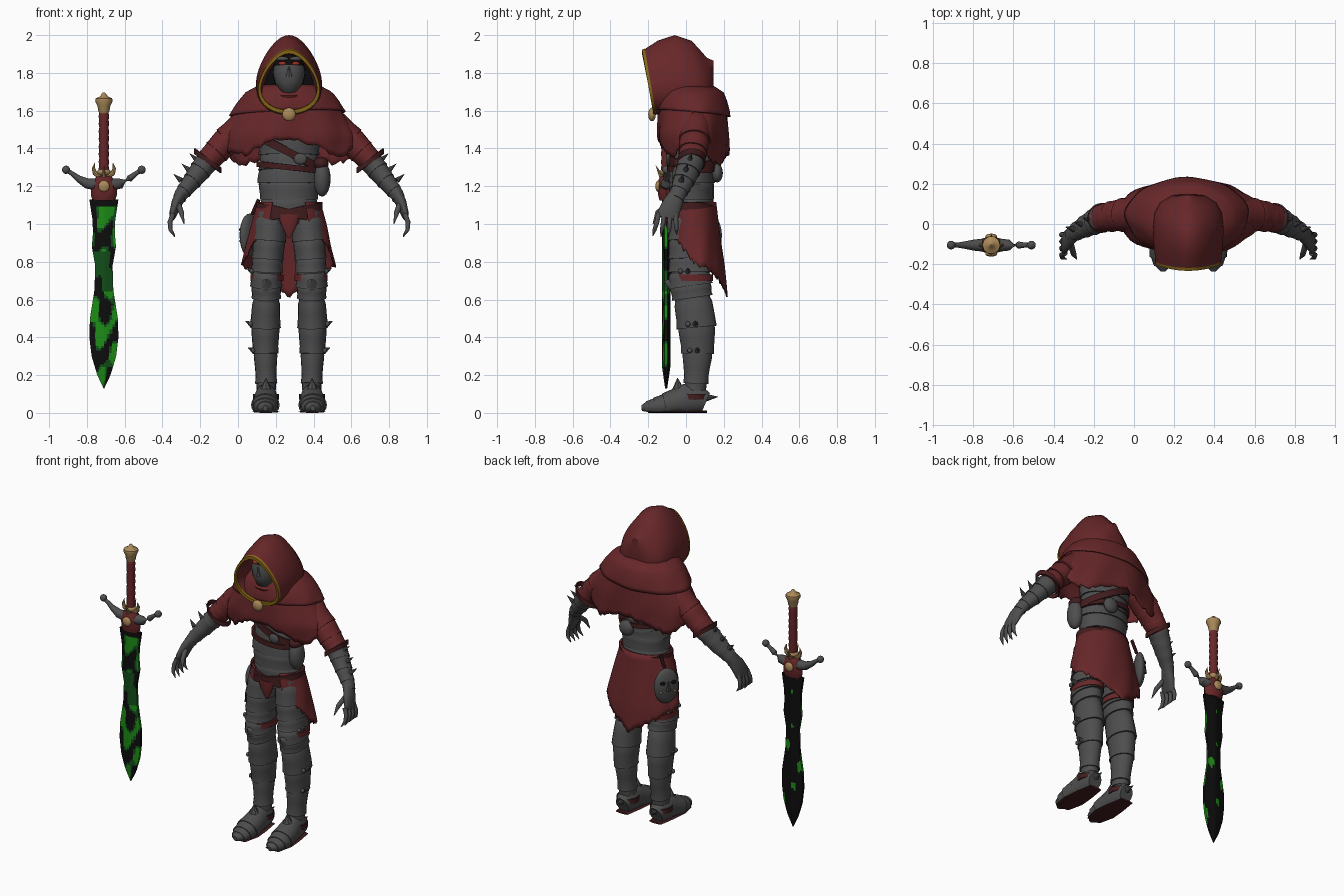
import bpy, bmesh, math, random
from mathutils import Vector, Matrix

if "Cube" in bpy.data.objects:
    bpy.data.objects.remove(bpy.data.objects["Cube"])
random.seed(4)
C = 0.27          # x of the figure's centre line
SX, SY = -0.71, -0.105   # sword axis

def mat(name, r, g, b):
    m = bpy.data.materials.new(name)
    m.diffuse_color = (r, g, b, 1)
    m.use_nodes = True
    m.node_tree.nodes["Principled BSDF"].inputs["Base Color"].default_value = m.diffuse_color
    return m

RED = mat("red cloth", .135, .020, .022)
GREY = mat("grey armour", .075, .075, .077)
GOLD = mat("pale gold", .40, .25, .10)
TRIM = mat("trim gold", .24, .13, .008)
STRAP = mat("brown leather", .055, .012, .013)
BLACK = mat("black", .004, .004, .004)
GREEN = mat("bright green", .012, .26, .008)
DARK = mat("dark green", .006, .075, .010)
EYE = mat("eye red", .40, .03, .02)

def finish(name, bm, mats):
    bmesh.ops.recalc_face_normals(bm, faces=bm.faces)
    me = bpy.data.meshes.new(name)
    bm.to_mesh(me)
    bm.free()
    for m in mats if isinstance(mats, list) else [mats]:
        me.materials.append(m)
    ob = bpy.data.objects.new(name, me)
    bpy.context.collection.objects.link(ob)
    return ob

def skin(name, rows, m, closed=True, cap=True, thick=0):
    bm = bmesh.new()
    vs = [[bm.verts.new(p) for p in row] for row in rows]
    n = len(rows[0])
    for a, b in zip(vs, vs[1:]):
        for i in range(n if closed else n - 1):
            j = (i + 1) % n
            bm.faces.new((a[i], a[j], b[j], b[i]))
    if cap and closed:
        bm.faces.new(vs[0])
        bm.faces.new(vs[-1])
    ob = finish(name, bm, m)
    if thick:
        s = ob.modifiers.new("thickness", 'SOLIDIFY')
        s.thickness, s.offset = thick, 0
    return ob

def tube(name, pts, m, n=20, floor=None):
    """Loft of ellipses (x, y, z, ra, rb) along a path."""
    rows = []
    for i, p in enumerate(pts):
        d = (Vector(pts[min(i + 1, len(pts) - 1)][:3]) - Vector(pts[max(i - 1, 0)][:3])).normalized()
        ref = Vector((1, 0, 0)) if abs(d.x) < .93 else Vector((0, 0, 1))
        a = (ref - d * ref.dot(d)).normalized()
        b = d.cross(a)
        ring = []
        for k in range(n):
            t = 2 * math.pi * k / n
            q = Vector(p[:3]) + a * p[3] * math.cos(t) + b * p[-1] * math.sin(t)
            if floor is not None:
                q.z = max(q.z, floor)
            ring.append(q)
        rows.append(ring)
    return skin(name, rows, m)

def lerp(path, t):
    t = min(max(t, 0), len(path) - 1)
    i = min(int(t), len(path) - 2)
    return [u + (v - u) * (t - i) for u, v in zip(path[i], path[i + 1])]

def plates(name, path, cuts, m, flare=1.07):
    """Overlapping armour bands along a path."""
    for a, b in zip(cuts, cuts[1:]):
        pts = []
        for f, s in ((-.1, .92), (.06, 1.0), (.4, 1.01), (.7, 1.01), (1, flare)):
            p = lerp(path, a + (b - a) * f)
            pts.append(p[:3] + [p[3] * s, p[4] * s])
        tube(name, pts, m)

def spike(name, base, tip, r, m=GREY):
    tube(name, [(*base, r, r), (*tip, .001, .001)], m, 8)

def ball(name, loc, size, m, rz=0, seg=20):
    bm = bmesh.new()
    bmesh.ops.create_uvsphere(bm, u_segments=seg, v_segments=seg // 2 + 2, radius=1)
    bm.transform(Matrix.Translation(loc) @ Matrix.Rotation(rz, 4, 'Z') @ Matrix.Diagonal((*size, 1)))
    return finish(name, bm, m)

def belt(name, c, rx, ry, h, slope=0, m=STRAP):
    rows = []
    for dz, s in ((-h / 2, .9), (-h / 2, 1), (h / 2, 1), (h / 2, .9)):
        rows.append([(c[0] + s * rx * math.cos(t), c[1] + s * ry * math.sin(t),
                      c[2] + dz + slope * rx * math.cos(t)) for t in [math.pi * k / 20 for k in range(40)]])
    skin(name, rows, m, cap=False)

def drape(name, prof, hem, a0, a1, m, fold=.03, rag=.012, n=90, steps=12):
    """Hanging cloth; prof = (z, rx, ry, cy) from the top down, angle 0 = front."""
    full = a1 - a0 > 359
    angs = [math.radians(a0 + (a1 - a0) * k / (n if full else n - 1)) for k in range(n)]
    hems = [hem(a) + random.uniform(-rag, rag) for a in angs]
    rows = []
    for s in range(steps + 1):
        v, row = s / steps, []
        for a, h in zip(angs, hems):
            z = prof[0][0] + (h - prof[0][0]) * v
            i = next((i for i in range(len(prof) - 1) if z >= prof[i + 1][0]), len(prof) - 2)
            f = min((prof[i][0] - z) / (prof[i][0] - prof[i + 1][0]), 1.2)
            _, rx, ry, cy = lerp(prof[i:i + 2], min(f, 1))
            k = 1 + fold * v * (math.sin(9 * a + 4 * v) + .6 * math.sin(5 * a - 2))
            row.append((C + k * rx * math.sin(a), cy - k * ry * math.cos(a), z))
        rows.append(row)
    skin(name, rows, m, closed=full, cap=False, thick=.008)

# ---------- hood, face and scarf ----------
def arch(y, zt, zb, rx, slant=.03, n=40):
    zc, rz = (zt + zb) / 2, (zt - zb) / 2
    return [(C + rx * math.cos(t) * (1 - .28 * math.sin(t)), y - slant * math.sin(t), zc + rz * math.sin(t))
            for t in [2 * math.pi * k / n for k in range(n)]]
skin("hood", [arch(-.02, 1.89, 1.62, .125), arch(-.14, 1.90, 1.605, .145), arch(-.19, 1.925, 1.58, .158),
              arch(-.12, 1.97, 1.57, .166), arch(-.03, 2.0, 1.57, .17), arch(.05, 1.97, 1.58, .162, .02),
              arch(.10, 1.915, 1.62, .135, .02), arch(.13, 1.88, 1.68, .085, .02),
              arch(.145, 1.865, 1.76, .03, 0)], RED)
skin("hood_lining", [arch(-.03, 1.895, 1.61, .13), arch(-.025, 1.895, 1.61, .13)], BLACK)
skin("hood_trim", [arch(-.188, 1.928, 1.577, .161), arch(-.203, 1.922, 1.583, .157),
                   arch(-.203, 1.902, 1.603, .143), arch(-.186, 1.900, 1.605, .142)], TRIM, cap=False)
ball("head", (C, -.08, 1.80), (.085, .085, .12), BLACK)
tube("face_mask", [(C, -.10, 1.835, .082, .07), (C, -.105, 1.80, .084, .074), (C, -.11, 1.75, .072, .068),
                   (C, -.11, 1.70, .045, .045), (C, -.11, 1.685, .02, .02)], GREY)
spike("mask_nose", (C, -.165, 1.78), (C, -.18, 1.835), .022)
for s in (-1, 1):
    ball("eye", (C + s * .036, -.158, 1.85), (.022, .01, .010), EYE, s * .3)
    ball("brow", (C + s * .04, -.145, 1.875), (.04, .02, .012), GREY, s * .3)
for k in range(3):
    tube("neck_scarf", [(C, -.06, 1.70 - k * .035, .075 + .012 * k, .075), (C, -.065, 1.68 - k * .035, .095 + .012 * k, .09),
                        (C, -.06, 1.65 - k * .035, .08 + .012 * k, .075)], RED)

# ---------- cape, cowl and brooch ----------
CAPE = [(1.72, .14, .11, .01), (1.68, .215, .155, .03), (1.63, .255, .172, .032), (1.58, .285, .18, .035),
        (1.47, .355, .185, .035), (1.36, .36, .175, .045), (1.25, .34, .17, .05)]
drape("cape", CAPE, lambda a: 1.415 + .04 * math.cos(4 * a) - .035 * (1 - math.cos(a)), 0, 360, RED, rag=.014)
drape("cowl", [(z + .015, rx + .012, ry + .012, cy) for z, rx, ry, cy in CAPE],
      lambda a: 1.585 + .02 * math.sin(a + 1), 0, 360, RED, .012, 0, 60, 8)
ball("brooch", (C, -.18, 1.58), (.036, .02, .036), GOLD)

# ---------- torso ----------
TORSO = [(C, .045, 1.56, .19, .13), (C, .045, 1.45, .165, .125), (C, .04, 1.33, .15, .12),
         (C, .03, 1.24, .165, .12), (C, .03, 1.13, .148, .115), (C, .03, 1.0, .16, .11)]
tube("body_core", [p[:3] + (p[3] * .95, p[4] * .95) for p in TORSO], GREY)
plates("torso_plate", TORSO, [0, .9, 1.7, 2.5, 3.2, 4.0, 4.6], GREY, 1.04)
belt("chest_strap", (C, .04, 1.38), .17, .137, .045, -.5)
belt("chest_strap_low", (C, .035, 1.30), .172, .135, .03, -.1)
ball("strap_buckle", (C + .06, -.095, 1.345), (.035, .012, .03), GREY)
belt("hip_belt", (C, .03, 1.06), .178, .132, .04, .2)
belt("hip_belt_crossed", (C, .03, 1.06), .176, .13, .04, -.2)
ball("pouch", (C + .175, -.02, 1.24), (.045, .055, .095), GREY)
ball("pouch_lid", (C + .17, -.02, 1.32), (.04, .05, .035), STRAP)
ball("back_pouch", (C + .05, .165, 1.27), (.05, .03, .05), GREY)

# ---------- skirt and front cloth ----------
HEM = [(30, 1.03), (45, .95), (70, .86), (90, .79), (120, .76), (150, .69), (180, .62)]
def skirt_hem(a):
    d = abs((math.degrees(a) + 180) % 360 - 180)
    for (p, u), (q, v) in zip(HEM, HEM[1:]):
        if d <= q:
            return u + (v - u) * (d - p) / (q - p)
    return HEM[-1][1]
drape("skirt", [(1.115, .163, .126, .03), (1.0, .195, .135, .035), (.78, .245, .155, .045), (.58, .25, .17, .045)],
      skirt_hem, 32, 328, RED, .02, .012)
tube("front_cloth", [(C, -.085, 1.05, .06, .02), (C, -.09, .99, .04, .015), (C, -.08, .93, .01, .008)], RED)

# ---------- mask hanging on the hip ----------
TH = math.radians(-122)
FN = Vector((math.sin(TH), -math.cos(TH), 0))
FT = Vector((math.cos(TH), math.sin(TH), 0))
MC = Vector((.06, .12, .94))
ball("hip_mask", MC, (.08, .035, .115), GREY, TH)
for s in (-1, 1):
    ball("hip_mask_eye", MC + FT * s * .034 + FN * .028 + Vector((0, 0, .03)), (.02, .008, .012), BLACK, TH)
    ball("hip_mask_stud", MC + FT * s * .045 + FN * .026 - Vector((0, 0, .03)), (.008, .008, .008), GOLD, TH, 10)
spike("hip_mask_nose", MC + FN * .03 - Vector((0, 0, .02)), MC + FN * .036 + Vector((0, 0, .05)), .016)
tube("hip_mask_cord", [(.075, .115, 1.05, .01, .01), (.11, .11, 1.13, .01, .01)], STRAP, 8)

# ---------- limbs, mirrored ----------
for s in (-1, 1):
    X = lambda d: C + s * d
    # legs
    LEG = [(X(.095), .025, 1.06, .085, .105), (X(.105), .02, .93, .087, .11), (X(.115), .02, .80, .08, .108),
           (X(.12), .022, .69, .082, .112), (X(.12), .035, .60, .072, .10), (X(.125), .055, .48, .078, .102),
           (X(.125), .062, .34, .066, .085), (X(.122), .055, .21, .054, .064), (X(.12), .05, .12, .055, .06)]
    tube("leg_core", [p[:3] + (p[3] * .93, p[4] * .93) for p in LEG], GREY)
    plates("thigh_plate", LEG, [.3, 1.15, 1.9, 2.5], GREY)
    plates("knee_plate", LEG, [2.6, 3.2, 3.9], GREY, 1.08)
    plates("shin_plate", LEG, [4.1, 5.2, 6.2, 7.6], GREY, 1.08)
    belt("thigh_garter", (X(.117), .03, .715), .088, .112, .035, 0, RED)
    spike("knee_point", (X(.12), -.07, .68), (X(.12), -.115, .70), .04)
    for z, y, d in ((.75, .01, .195), (.47, .05, .20), (.33, .06, .187)):
        spike("leg_spike", (X(d), y, z), (X(d + .03), y, z + .015), .016)
        ball("leg_rivet", (X(d + .003), y - .04, z), (.012, .014, .014), GREY, 0, 10)
    # feet
    FOOT = [(X(.122), .105, .055, .045, .055), (X(.122), .07, .07, .058, .075), (X(.122), .0, .07, .062, .085),
            (X(.124), -.07, .05, .070, .068), (X(.126), -.14, .035, .068, .05), (X(.126), -.20, .028, .048, .036),
            (X(.126), -.235, .025, .012, .015)]
    tube("foot_core", FOOT, GREY, 20, .004)
    for a, b in ((5.2, 4.2), (4.4, 3.4), (3.6, 2.5)):
        q = [lerp(FOOT, a), lerp(FOOT, b)]
        tube("foot_plate", [(*p[:3], p[3] * k, p[4] * k) for p, k in zip(q, (1.1, 1.0))], GREY, 20, .004)
    tube("sole", [(X(.122), y, .006, w, .006) for y, w in ((.11, .045), (0, .063), (-.1, .072), (-.2, .05))], STRAP, 12, 0)
    spike("instep_point", (X(.122), -.04, .10), (X(.122), -.045, .185), .045)
    spike("heel_spur", (X(.122), .10, .08), (X(.122), .17, .085), .022)
    belt("ankle_strap", (X(.122), .045, .085), .068, .07, .03)
    # arms
    ARM = [(X(.22), .05, 1.54, .08, .085), (X(.33), .045, 1.44, .075, .08), (X(.43), .03, 1.335, .062, .068),
           (X(.50), -.005, 1.245, .05, .058), (X(.572), -.045, 1.155, .036, .042), (X(.60), -.075, 1.09, .032, .05)]
    plates("sleeve", ARM, [0, 1.0, 1.55, 2.05], RED, 1.06)
    belt("elbow_strap", ARM[2][:3], .072, .074, .03, s * .7)
    plates("gauntlet_plate", ARM, [2.0, 2.6, 3.2, 3.8], GREY, 1.08)
    tube("forearm", [lerp(ARM, 1.9), lerp(ARM, 3), lerp(ARM, 4), lerp(ARM, 4.3)], GREY)
    tube("hand", [(X(.565), -.042, 1.165, .034, .04), (X(.595), -.07, 1.11, .028, .052),
                  (X(.615), -.095, 1.05, .02, .058), (X(.62), -.10, 1.03, .012, .05)], GREY)
    for k in range(4):
        y = -.145 + .03 * k
        e = -.03 + .012 * k
        tube("finger", [(X(.613), y, 1.055, .014, .014), (X(.63), y + e * .3, 1.01, .013, .013),
                        (X(.628), y + e * .7, .97, .011, .011), (X(.605), y + e, .932 + .006 * abs(k - 1), .002, .002)], GREY, 10)
    tube("thumb", [(X(.585), -.10, 1.10, .016, .016), (X(.57), -.15, 1.06, .014, .014),
                   (X(.555), -.175, 1.0, .002, .002)], GREY, 10)
    for t in (2.3, 2.9, 3.5):
        p = lerp(ARM, t)
        spike("gauntlet_spike", (p[0] + s * .035, p[1], p[2] + .03), (p[0] + s * .075, p[1] + .01, p[2] + .065), .016)

# ---------- sword ----------
def blade(z):
    prof = [(.13, .002), (.20, .035), (.30, .065), (.40, .077), (.50, .074), (.65, .05), (.78, .046),
            (.88, .064), (.95, .058), (1.02, .06), (1.13, .077)]
    for (a, u), (b, v) in zip(prof, prof[1:]):
        if z <= b:
            return u + (v - u) * (z - a) / (b - a)
    return prof[-1][1]
rows = []
for k in range(81):
    z = .13 + k / 80
    w, T = blade(z), min(1, .25 + k / 12)
    front = [(SX + w * u, SY - T * (.022 - .014 * abs(u)), z) for u in [i / 5 - 1 for i in range(11)]]
    rows.append(front + [(x, 2 * SY - y, zz) for x, y, zz in reversed(front)])
ob = skin("blade", rows, [BLACK, GREEN, DARK])
for f in ob.data.polygons:   # glowing patches, sparse on the back
    x, y, z = f.center
    x -= SX
    g = math.sin(19 * z + 38 * x) + math.sin(31 * z - 45 * x + 1) + .7 * math.sin(70 * x + 9 * z)
    if z > 1.09 or len(f.vertices) > 4:
        continue
    if y > SY:
        f.material_index = 1 if g > 1.75 else 0
    elif .64 < z < .85:
        f.material_index = 2 if g > -.9 else 0
    else:
        f.material_index = 1 if g > .35 else 2 if g > -.2 else 0

tube("guard_block", [(SX, SY, z, a, b) for z, a, b in ((1.125, .06, .035), (1.15, .068, .042), (1.2, .07, .045),
                     (1.235, .055, .04), (1.255, .035, .03))], RED, 8)
for f in (-1, 1):
    ball("guard_gem", (SX, SY + f * .043, 1.20), (.03, .014, .03), GOLD)
    spike("guard_prong_y", (SX, SY + f * .025, 1.25), (SX, SY + f * .055, 1.31), .012, GOLD)
    tube("guard_arm", [(SX + f * d, SY, z, r, r) for d, z, r in ((.045, 1.21, .032), (.09, 1.215, .027),
                       (.135, 1.24, .018), (.17, 1.268, .012), (.195, 1.283, .012))], GREY, 12)
    ball("guard_knob", (SX + f * .20, SY, 1.287), (.022, .022, .022), GREY, 0, 14)
    tube("guard_prong", [(SX + f * d, SY, z, r, r) for d, z, r in ((.02, 1.25, .014), (.048, 1.27, .013),
                         (.055, 1.295, .009), (.048, 1.325, .001))], GOLD, 8)
ball("guard_collar", (SX, SY, 1.275), (.036, .034, .022), GOLD)
tube("grip", [(SX, SY, 1.27 + .02 * k, r, r) for k, r in enumerate([.024, .028, .025, .028] * 4 + [.024])], RED, 12)
tube("pommel", [(SX, SY, z, r, r) for z, r in ((1.585, .024), (1.60, .030), (1.625, .034), (1.65, .046), (1.665, .044),
                (1.675, .02), (1.69, .012), (1.697, .004))], GOLD, 10)

# smooth shading with sharp edges kept
for o in bpy.data.objects:
    o.select_set(True)
bpy.context.view_layer.objects.active = ob
bpy.ops.object.shade_smooth_by_angle(angle=math.radians(40))
